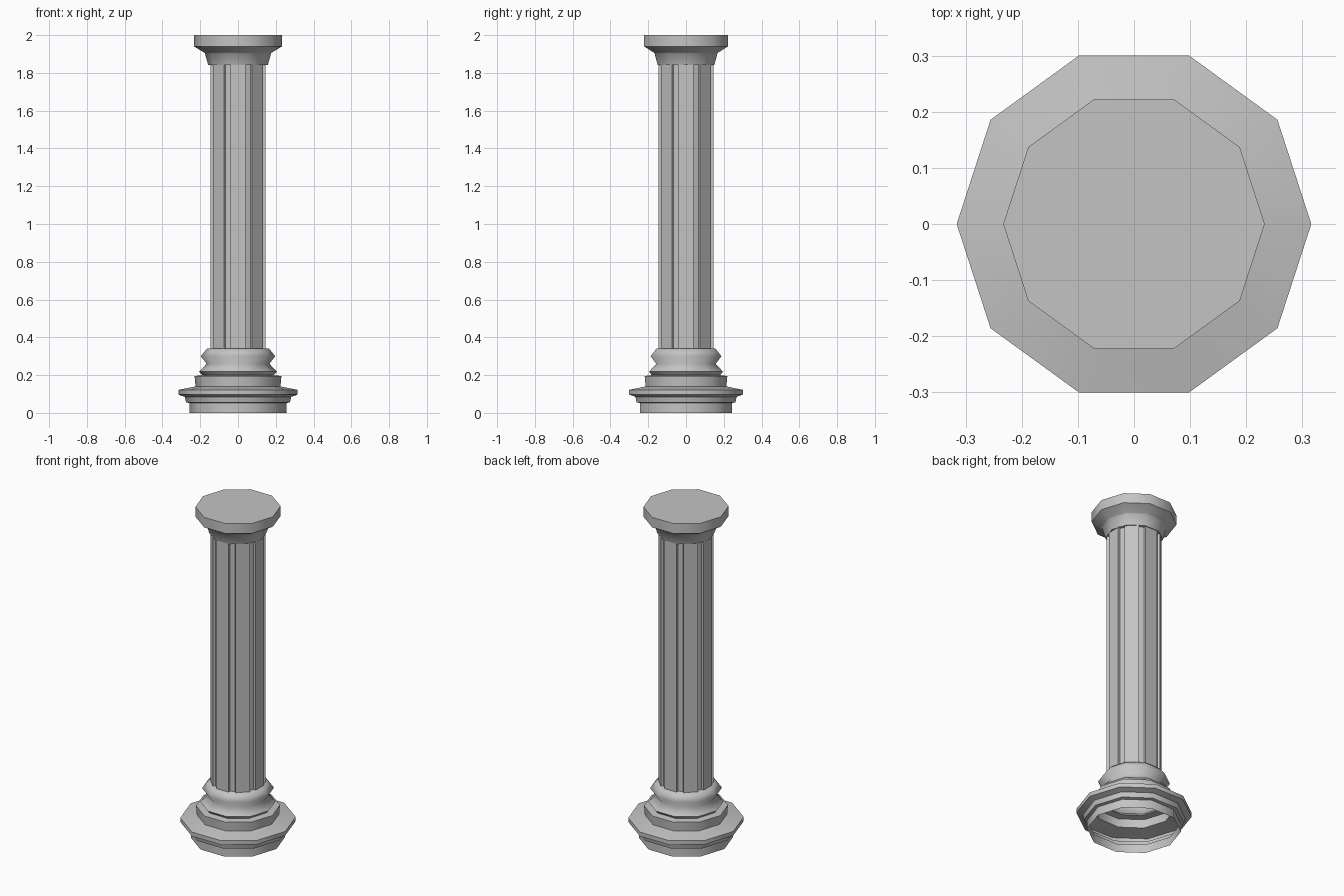
import bpy, bmesh, math

cube = bpy.data.objects.get("Cube")
if cube:
    bpy.data.objects.remove(cube, do_unlink=True)

stone = bpy.data.materials.new("grey stone")
stone.use_nodes = True
GREY = (0.55, 0.55, 0.55, 1)
stone.diffuse_color = GREY
stone.node_tree.nodes["Principled BSDF"].inputs["Base Color"].default_value = GREY


def skin(name, rings, cap_top=False, angle=40):
    """Join rings of points, listed from bottom to top, into one outer surface."""
    bm = bmesh.new()
    loops = [[bm.verts.new(p) for p in ring] for ring in rings]
    n = len(loops[0])
    for low, high in zip(loops, loops[1:]):
        for i in range(n):
            j = (i + 1) % n
            bm.faces.new((low[i], low[j], high[j], high[i]))
    if cap_top:
        bm.faces.new(loops[-1])
    mesh = bpy.data.meshes.new(name)
    bm.to_mesh(mesh)
    bm.free()
    mesh.materials.append(stone)
    obj = bpy.data.objects.new(name, mesh)
    bpy.context.collection.objects.link(obj)
    bpy.ops.object.select_all(action='DESELECT')
    obj.select_set(True)
    bpy.context.view_layer.objects.active = obj
    bpy.ops.object.shade_smooth_by_angle(angle=math.radians(angle))
    return obj


def circle(radius, z, sides=10):
    return [(radius * math.cos(math.tau * i / sides),
             radius * math.sin(math.tau * i / sides), z) for i in range(sides)]


def lathe(name, profile, **options):
    return skin(name, [circle(r, z) for r, z in profile], **options)


# Hollow foot with a projecting rim, and the plinth above it
lathe("base", [(0.257, 0), (0.257, 0.052), (0.275, 0.056), (0.282, 0.085),
               (0.316, 0.097), (0.316, 0.122), (0.225, 0.14),
               (0.23, 0.195), (0.19, 0.2)])

# Two rounded mouldings around the foot of the shaft
lathe("collar", [(0.19, 0.2), (0.206, 0.218), (0.166, 0.26),
                 (0.197, 0.3), (0.165, 0.34), (0.13, 0.342)], angle=80)

# Shaft with eight narrow flutes
section = []
for k in range(8):
    centre = math.tau * k / 8
    for offset, radius in ((-15.3, 0.152), (15.3, 0.152), (16.5, 0.138), (28.5, 0.138)):
        a = centre + math.radians(offset)
        section.append((radius * math.cos(a), radius * math.sin(a)))
skin("shaft", [[(x, y, z) for x, y in section] for z in (0.335, 1.85)], angle=30)

# Flaring capital with a flat top slab
lathe("capital", [(0.13, 1.84), (0.158, 1.842), (0.175, 1.903),
                  (0.18, 1.908), (0.233, 1.94), (0.233, 2.0)], cap_top=True)
